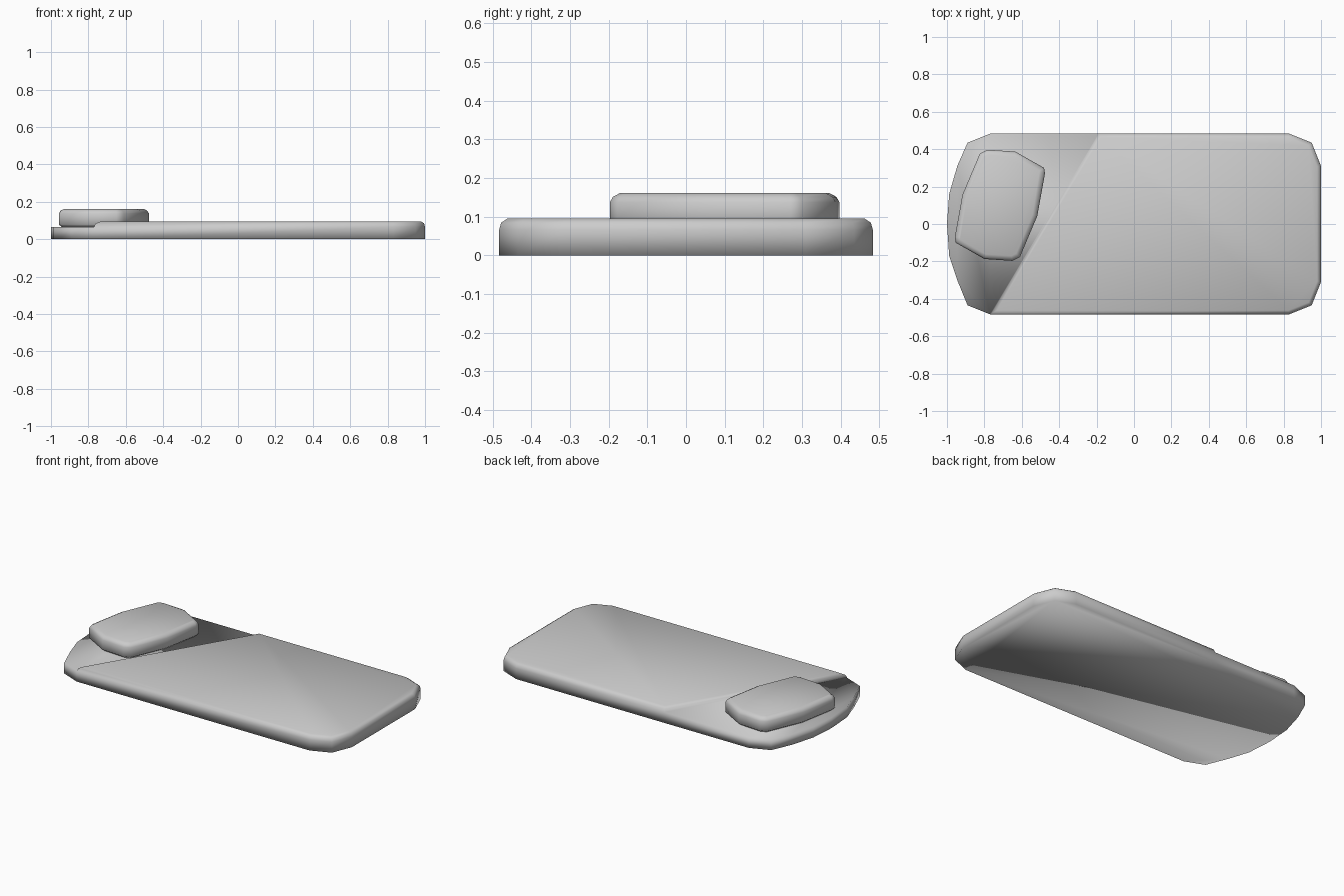
import bpy, bmesh

if "Cube" in bpy.data.objects:
    bpy.data.objects.remove(bpy.data.objects["Cube"])


def prism(bm, outline, z0, z1):
    """Side walls and bottom of a prism; returns the upper ring."""
    low = [bm.verts.new((x, y, z0)) for x, y in outline]
    high = [bm.verts.new((x, y, z1)) for x, y in outline]
    n = len(outline)
    for i in range(n):
        j = (i + 1) % n
        bm.faces.new((low[i], low[j], high[j], high[i]))
    return low, high


def rounded_cap(bm, face, steps):
    """Raise a cap in inset steps so its rim is rounded."""
    bm.normal_update()
    for thickness, depth in steps:
        bmesh.ops.inset_region(bm, faces=[face], thickness=thickness, depth=depth,
                               use_even_offset=True)
        bm.normal_update()


def finish(bm, name):
    bmesh.ops.recalc_face_normals(bm, faces=bm.faces[:])
    mesh = bpy.data.meshes.new(name)
    bm.to_mesh(mesh)
    bm.free()
    for p in mesh.polygons:
        p.use_smooth = True
    obj = bpy.data.objects.new(name, mesh)
    bpy.context.collection.objects.link(obj)
    return obj


# Mattress outline, counter-clockwise; covered side first, then the head end
covered = [(-.77, -.483), (.83, -.483), (.95, -.435), (1, -.31),
           (1, .31), (.95, .435), (.83, .483), (-.19, .483)]
head = [(-.77, .483), (-.89, .435), (-.945, .31), (-.988, .16), (-1, 0),
        (-.988, -.17), (-.945, -.30), (-.89, -.435)]

# Mattress with the blanket turned back along a diagonal
bm = bmesh.new()
low, high = prism(bm, covered + head, 0, .066)
bm.faces.new(low[::-1])
k = len(covered)
bm.faces.new(high[k - 1:] + high[:1])
blanket = bm.faces.new(high[:k])
rounded_cap(bm, blanket, [(.005, .018), (.016, .011)])
finish(bm, "mattress_and_blanket")

# Pillow: half outline repeated by a half turn about its centre
cx, cy = -.717, .1
half = [(-.958, -.07), (-.953, -.10), (-.80, -.187), (-.65, -.197), (-.61, -.177), (-.517, .043)]
outline = half + [(2 * cx - x, 2 * cy - y) for x, y in half]
bm = bmesh.new()
low, high = prism(bm, outline, .078, .137)
bottom = bm.faces.new(low[::-1])
top = bm.faces.new(high)
rounded_cap(bm, top, [(.008, .014), (.018, .01)])
rounded_cap(bm, bottom, [(.015, .012)])
finish(bm, "pillow")
